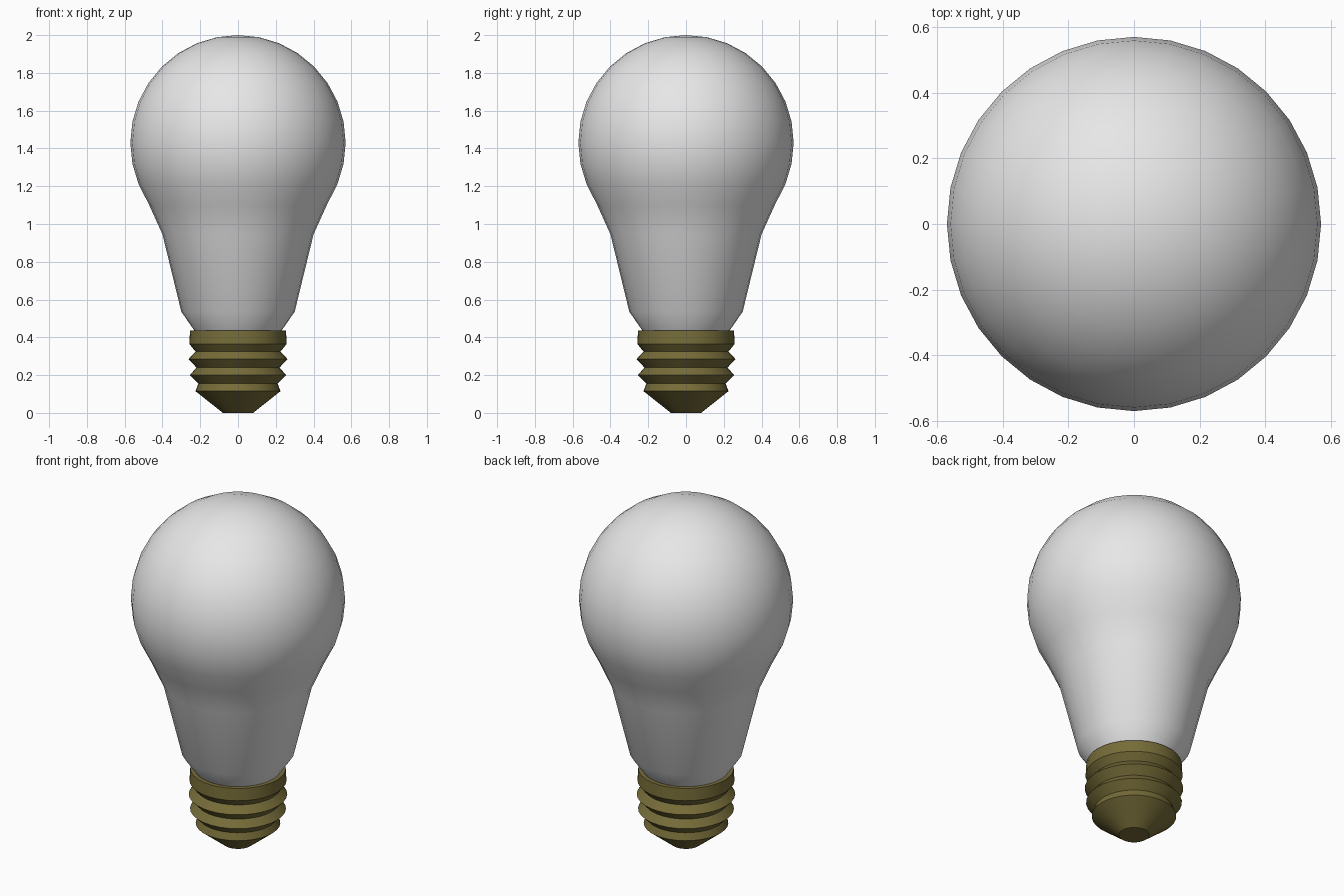
import bpy
import bmesh
from math import sin, cos, pi, radians

SIDES = 32

cube = bpy.data.objects.get("Cube")
if cube:
    bpy.data.objects.remove(cube, do_unlink=True)


def make_material(name, colour, roughness):
    mat = bpy.data.materials.new(name)
    mat.use_nodes = True
    mat.diffuse_color = colour
    bsdf = mat.node_tree.nodes["Principled BSDF"]
    bsdf.inputs["Base Color"].default_value = colour
    bsdf.inputs["Roughness"].default_value = roughness
    return mat


def lathe(name, profile, mat):
    """Revolve (radius, height) points, bottom to top; radius 0 makes a pole."""
    bm = bmesh.new()
    rings = []
    for r, z in profile:
        count = SIDES if r > 0 else 1
        rings.append([bm.verts.new((r * cos(2 * pi * i / SIDES),
                                    r * sin(2 * pi * i / SIDES), z))
                      for i in range(count)])
    for low, high in zip(rings, rings[1:]):
        for i in range(SIDES):
            j = (i + 1) % SIDES
            if len(high) == 1:
                bm.faces.new((low[i], low[j], high[0]))
            else:
                bm.faces.new((low[i], low[j], high[j], high[i]))
    # Close any open ends
    bm.faces.new(list(reversed(rings[0])))
    if len(rings[-1]) > 1:
        bm.faces.new(rings[-1])
    mesh = bpy.data.meshes.new(name)
    bm.to_mesh(mesh)
    bm.free()
    mesh.materials.append(mat)
    obj = bpy.data.objects.new(name, mesh)
    bpy.context.collection.objects.link(obj)
    bpy.ops.object.select_all(action="DESELECT")
    obj.select_set(True)
    bpy.context.view_layer.objects.active = obj
    bpy.ops.object.shade_smooth_by_angle(angle=radians(30))
    return obj


glass = make_material("frosted white", (0.8, 0.8, 0.8, 1), 0.4)
brass = make_material("dark brass", (0.18, 0.15, 0.04, 1), 0.5)

# Glass bulb: tapered neck flowing into a round head
RADIUS, CENTRE = 0.57, 1.43
neck = [(0.22, 0.42), (0.3, 0.535), (0.4, 0.945), (0.47, 1.1)]
head = [(RADIUS * cos(a), CENTRE + RADIUS * sin(a))
        for a in (k * pi / 16 for k in range(-2, 8))]
lathe("glass_bulb", neck + head + [(0, CENTRE + RADIUS)], glass)

# Screw base: tapered contact, ridged thread and collar
lathe("screw_base", [
    (0.08, 0), (0.225, 0.115), (0.21, 0.155),
    (0.255, 0.2), (0.22, 0.24),
    (0.262, 0.285), (0.225, 0.325),
    (0.258, 0.365), (0.254, 0.435)], brass)
